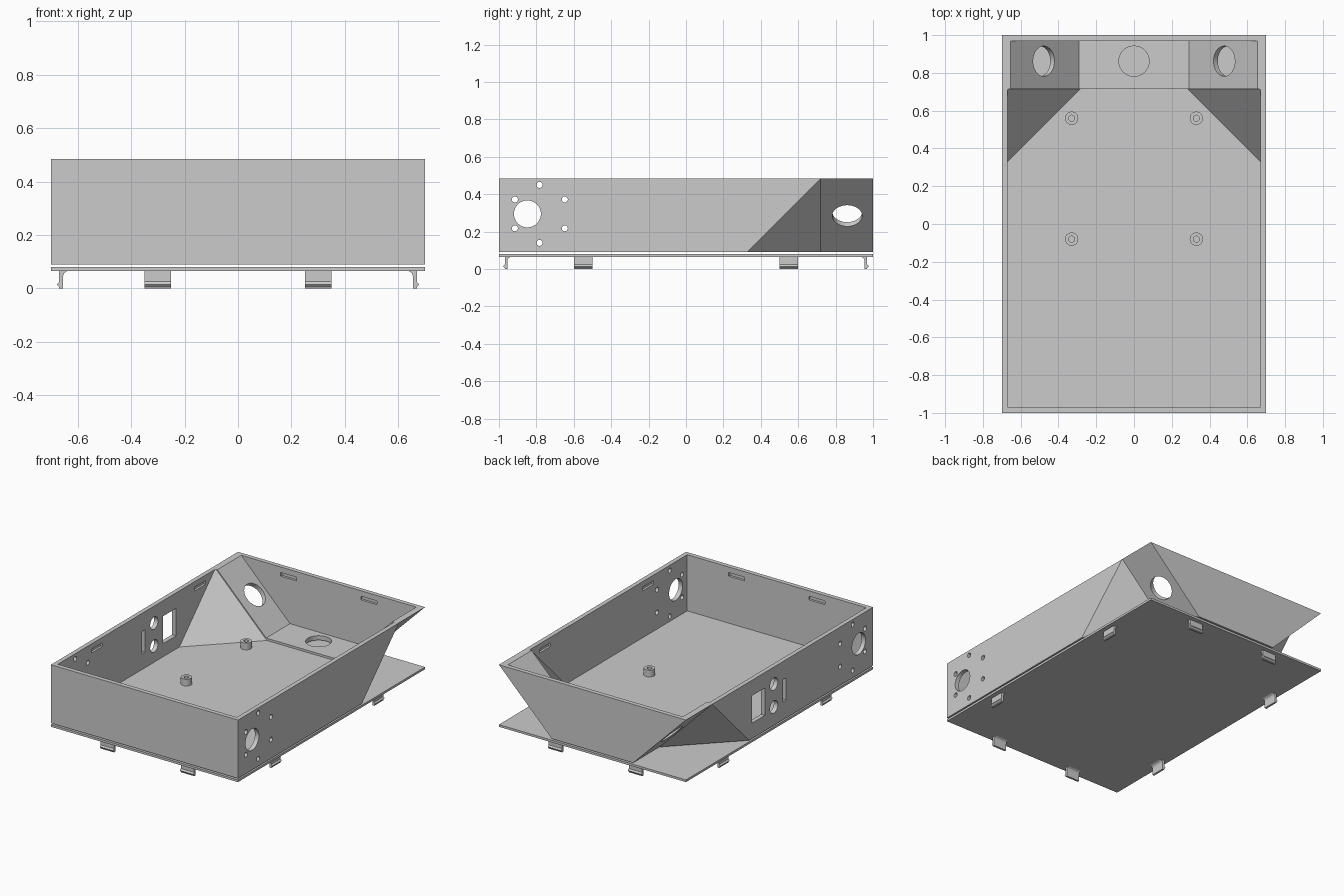
import bpy, bmesh, math
from mathutils import Matrix, Vector

if "Cube" in bpy.data.objects:
    bpy.data.objects.remove(bpy.data.objects["Cube"])


def finish(bm, name):
    bmesh.ops.recalc_face_normals(bm, faces=bm.faces)
    me = bpy.data.meshes.new(name)
    bm.to_mesh(me)
    bm.free()
    ob = bpy.data.objects.new(name, me)
    bpy.context.collection.objects.link(ob)
    return ob


def polys(name, faces):
    bm = bmesh.new()
    for f in faces:
        bm.faces.new([bm.verts.new(p) for p in f])
    bmesh.ops.remove_doubles(bm, verts=bm.verts, dist=1e-5)
    return finish(bm, name)


def mirrored_hull(name, pts):
    bm = bmesh.new()
    for x, y, z in pts:
        for s in (-1, 1):
            bm.verts.new((s * x, y, z))
    bmesh.ops.convex_hull(bm, input=bm.verts)
    return finish(bm, name)


def box(bm, c, size):
    bmesh.ops.create_cube(bm, size=1, matrix=Matrix.Translation(c) @ Matrix.Diagonal((*size, 1)))


def rod(bm, c, axis, r, length, seg=32):
    rot = Vector((0, 0, 1)).rotation_difference(Vector(axis)).to_matrix().to_4x4()
    bmesh.ops.create_cone(bm, cap_ends=True, segments=seg, radius1=r, radius2=r,
                          depth=length, matrix=Matrix.Translation(c) @ rot)


def cut(ob, cutter):
    cutter.hide_render = True
    m = ob.modifiers.new("cut", 'BOOLEAN')
    m.operation, m.solver, m.object = 'DIFFERENCE', 'EXACT', cutter
    bpy.context.view_layer.objects.active = ob
    bpy.ops.object.modifier_apply(modifier=m.name)
    bpy.data.objects.remove(cutter)


def smooth(ob):
    bpy.ops.object.select_all(action='DESELECT')
    ob.select_set(True)
    bpy.context.view_layer.objects.active = ob
    bpy.ops.object.shade_smooth_by_angle(angle=math.radians(30))


# Case outer form: box with both lower rear corners sliced away
B, T = 0.09, 0.485
half = dict(a=(.7, -1, B), t=(.7, -1, T), b=(.7, .325, B), c=(.7, .72, T),
            d=(.305, .72, B), e=(.305, 1, B), f=(.7, 1, T))


def face(keys, s=1):
    return [(s * half[k][0], *half[k][1:]) for k in keys]


faces = [face(k, s) for s in (1, -1) for k in ("abcft"[:2] + "cft"[0:], "bdc", "defc") for k in [k]]
for k in ("abde", "tcf", "at", "ef"):
    faces.append(face(k) + face(k, -1)[::-1])
case = polys("case", faces)

# Front and rear cavities
cut(case, mirrored_hull("front_cavity", [
    (.67, -.97, .105), (.67, -.97, .5), (.67, .33, .105),
    (.67, .715, .49), (.67, .715, .5), (.285, .715, .105)]))
cut(case, mirrored_hull("rear_cavity", [
    (x, y, z) for y in (.70, .97) for x, z in ((.29, .12), (.67, .5))]))

# Openings in the walls
bm = bmesh.new()
hub_y, mid_z = -.848, .295
rod(bm, (0, hub_y, mid_z), (1, 0, 0), .072, 1.6, 48)
for y, dz in ((-.783, .155), (-.915, .077), (-.648, .077)):
    for s in (-1, 1):
        rod(bm, (0, y, mid_z + s * dz), (1, 0, 0), .016, 1.6, 24)
for s in (-1, 1):
    rod(bm, (s * .49, .862, .295), (s, 0, -1), .08, .2, 48)      # slanted holes
    for t in (-1, 1):                                            # blind clip slots
        box(bm, (s * .67, t * .55, .435), (.03, .12, .025))
        box(bm, (t * .3, s * .97, .435), (.12, .03, .025))
rod(bm, (0, .862, .1), (0, 0, 1), .08, .1, 48)
box(bm, (-.69, .226, .287), (.12, .14, .185))                    # left window
box(bm, (-.69, -.055, .287), (.12, .033, .15))                   # left narrow slot
for z in (.215, .37):
    rod(bm, (-.69, .06, z), (1, 0, 0), .042, .12)
cut(case, finish(bm, "openings"))
smooth(case)

# Hollow standoffs on the floor
for i, (x, y) in enumerate([(x, y) for x in (-.33, .33) for y in (-.08, .56)]):
    bm = bmesh.new()
    prof = [bm.verts.new((r, 0, z)) for r, z in ((.016, .104), (.016, .15), (.035, .15), (.035, .104))]
    edges = [bm.edges.new((prof[k], prof[(k + 1) % 4])) for k in range(4)]
    bmesh.ops.spin(bm, geom=prof + edges, cent=(0, 0, 0), axis=(0, 0, 1),
                   angle=math.tau, steps=32, use_merge=True)
    bmesh.ops.remove_doubles(bm, verts=bm.verts, dist=1e-5)
    post = finish(bm, f"standoff_{i + 1}")
    post.location = (x, y, 0)
    smooth(post)

# Flat cover plate
bm = bmesh.new()
box(bm, (0, 0, .0725), (1.4, 2, .015))
finish(bm, "cover_plate")

# Snap clips: hooked profile (outward, z), offset from the plate edge
clip = [(-.063, .066), (-.05, .058), (-.045, .047), (-.045, 0), (-.031, 0),
        (-.031, .005), (-.022, .015), (-.031, .025), (-.031, .066)]
n = 0
for angle, edge, offset in ((0, .7, .55), (90, 1, .3), (180, .7, .55), (270, 1, .3)):
    for t in (-1, 1):
        bm = bmesh.new()
        f = bm.faces.new([bm.verts.new((edge + u, t * offset - .05, z)) for u, z in clip])
        ext = bmesh.ops.extrude_face_region(bm, geom=[f], use_keep_orig=True)
        bmesh.ops.translate(bm, vec=(0, .1, 0),
                            verts=[v for v in ext["geom"] if isinstance(v, bmesh.types.BMVert)])
        n += 1
        finish(bm, f"snap_clip_{n}").rotation_euler.z = math.radians(angle)
